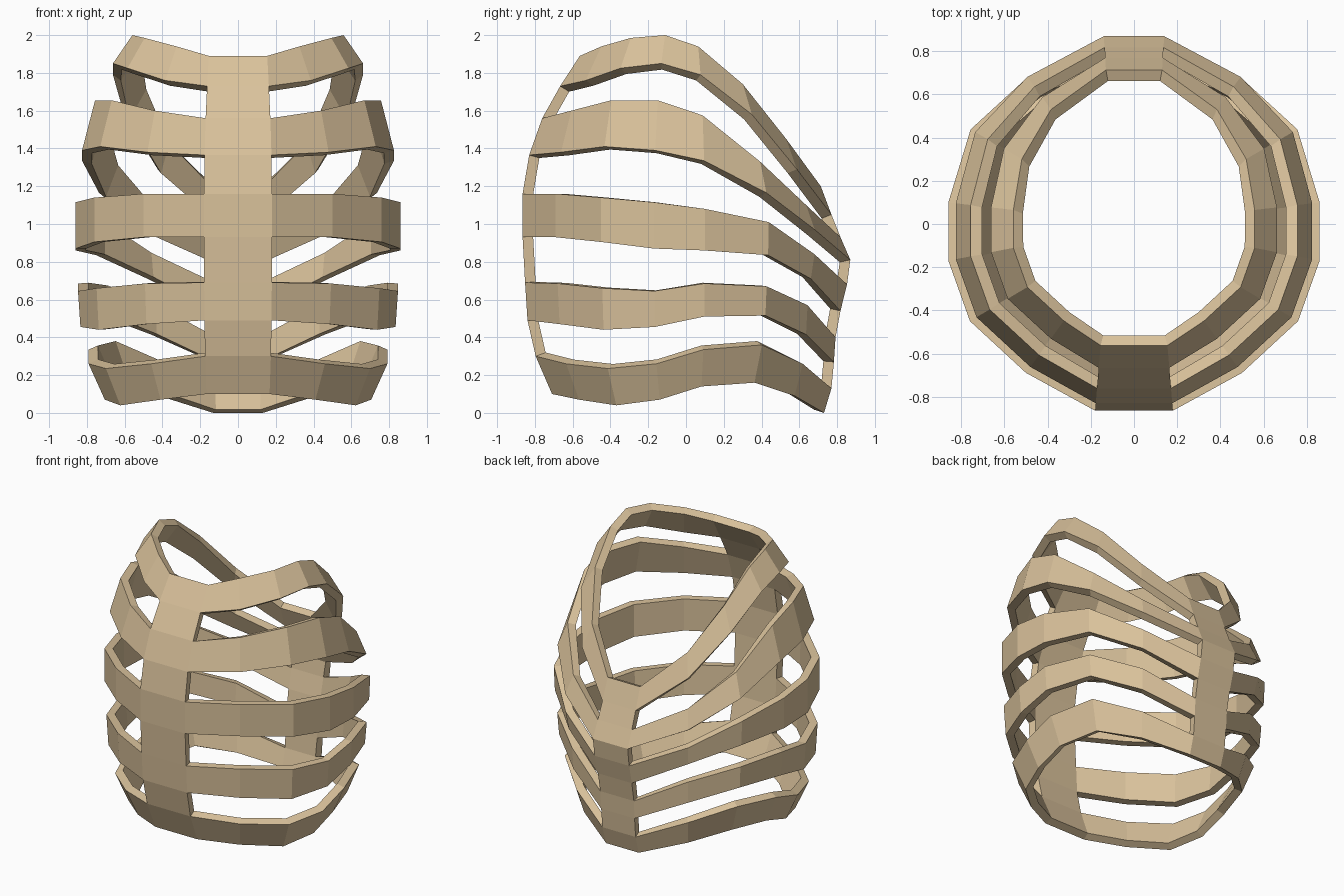
import bpy, bmesh

# Plan outline of one half, eight columns from front to back
CX = [.18, .50, .76, .86, .86, .76, .50, .14]
CY = [-.865, -.69, -.45, -.17, .10, .44, .69, .87]
BACK = [0, 0, 0, 0, 0, .2, .7, 1]      # how much a column follows the back scale

# Rib edges from top to bottom: front scale, back scale, height of each column
ROWS = [
    (.65, .82, [1.89, 1.94, 1.985, 2.0, 1.94, 1.74, 1.45, 1.20]),
    (.77, .885, [1.73, 1.76, 1.825, 1.85, 1.79, 1.58, 1.29, 1.05]),
    (.88, .94, [1.56, 1.60, 1.655, 1.655, 1.575, 1.33, 1.10, .93]),
    (.96, 1.0, [1.365, 1.38, 1.41, 1.39, 1.335, 1.165, .97, .81]),
    (1.0, .98, [1.16, 1.16, 1.14, 1.115, 1.08, 1.01, .84, .68]),
    (1.0, .94, [.93, .93, .905, .87, .86, .835, .71, .54]),
    (.985, .91, [.69, .685, .66, .645, .685, .67, .57, .40]),
    (.97, .90, [.49, .47, .44, .455, .51, .515, .415, .27]),
    (.92, .885, [.30, .26, .235, .26, .335, .36, .26, .13]),
    (.82, .84, [.10, .07, .04, .07, .14, .16, .09, .0]),
]

bone = bpy.data.materials.new("bone")
bone.diffuse_color = (.70, .54, .33, 1)


def point(row, col):
    """Grid point; columns 0-7 run up the right side, 8-15 back down the left."""
    front, back, heights = ROWS[row]
    side = 1 if col < 8 else -1
    c = col if col < 8 else 15 - col
    s = front + (back - front) * BACK[c]
    sx = .6 + .4 * s if c in (0, 7) else s
    return (side * CX[c] * sx, CY[c] * s, heights[c])


bm = bmesh.new()
grid = [[bm.verts.new(point(r, c)) for c in range(16)] for r in range(10)]
for r in range(9):
    for c in range(16):
        # ribs go all round; between them only breastbone (15) and spine (7)
        if r % 2 == 0 or c in (7, 15):
            n = (c + 1) % 16
            bm.faces.new((grid[r][c], grid[r + 1][c], grid[r + 1][n], grid[r][n]))

mesh = bpy.data.meshes.new("rib_cage")
bm.to_mesh(mesh)
bm.free()
mesh.materials.append(bone)
rib_cage = bpy.data.objects.new("rib_cage", mesh)
bpy.context.collection.objects.link(rib_cage)

# Bone thickness, grown inwards
shell = rib_cage.modifiers.new("thickness", 'SOLIDIFY')
shell.thickness = .055
shell.offset = -1
shell.use_even_offset = True
